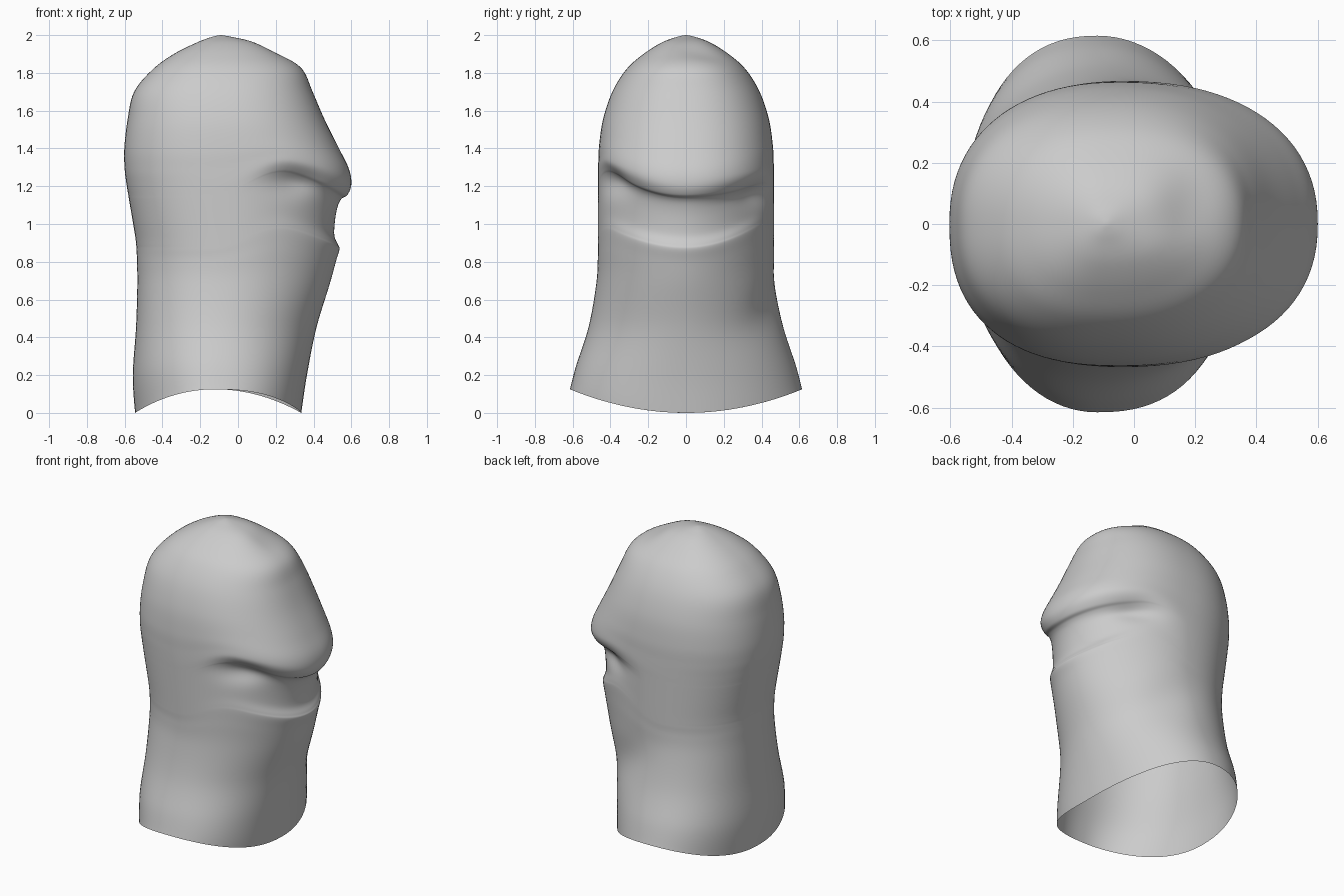
import bpy, bmesh
from math import sin, cos, pi, exp, copysign

# Hood stations, bottom to top: height, back x, face x, half width, centre x
STATIONS = [
    (0.00, -0.545, 0.335, 0.615, -0.12), (0.20, -0.557, 0.365, 0.58, -0.11),
    (0.45, -0.54, 0.415, 0.515, -0.08), (0.68, -0.533, 0.485, 0.475, -0.05),
    (0.80, -0.535, 0.518, 0.467, -0.03), (0.865, -0.537, 0.537, 0.467, -0.03),
    (0.89, -0.539, 0.53, 0.467, -0.03), (0.94, -0.545, 0.51, 0.467, -0.03),
    (1.03, -0.56, 0.515, 0.467, -0.03), (1.10, -0.572, 0.53, 0.467, -0.03),
    (1.135, -0.578, 0.55, 0.467, -0.03), (1.155, -0.581, 0.58, 0.467, -0.03),
    (1.21, -0.59, 0.60, 0.467, -0.03), (1.29, -0.60, 0.588, 0.465, -0.04),
    (1.40, -0.602, 0.535, 0.461, -0.05), (1.55, -0.585, 0.46, 0.44, -0.06),
    (1.70, -0.55, 0.395, 0.39, -0.07), (1.82, -0.45, 0.34, 0.315, -0.08),
    (1.90, -0.34, 0.23, 0.225, -0.09), (1.96, -0.22, 0.11, 0.13, -0.09),
    (1.99, -0.14, -0.03, 0.05, -0.09), (2.00, -0.095, -0.085, 0.005, -0.09),
]
# Roundness of each quarter (face side?, far side?) at hem, middle and head
ROUND = {(1, 0): (2.4, 2.02, 2.25), (1, 1): (2.0, 1.88, 2.25),
         (0, 1): (2.28, 2.25, 2.25), (0, 0): (2.05, 2.2, 2.42)}
SEG, SUB = 96, 6


def spline(i, u):
    n = len(STATIONS) - 1
    p = [STATIONS[min(max(i + k, 0), n)] for k in (-1, 0, 1, 2)]
    return [0.5 * (2 * b + (c - a) * u + (2 * a - 5 * b + 4 * c - d) * u * u
                   + (3 * b - a - 3 * c + d) * u ** 3) for a, b, c, d in zip(*p)]


def power(v, e):
    return copysign(abs(v) ** e, v)


def bump(a, b, width):
    return exp(-((a - b) / width) ** 2)


def step(v, lo, hi):
    t = max(0, min(1, (v - lo) / (hi - lo)))
    return t * t * (3 - 2 * t)


def hood_point(st, ang):
    z, back, face, half, cx = st
    c, s = cos(ang), sin(ang)
    hem, mid, head = ROUND[(int(c > 0), int(s > 0))]
    n = hem + (mid - hem) * step(z, 0, 0.5)
    n += (head - mid) * (step(z, 1.08, 1.24) if c > 0 else step(z, 0.7, 1.3))
    c, s = power(c, 2 / n), power(s, 2 / n)
    x = cx + c * ((face - cx) if c > 0 else (cx - back))
    y = s * half
    zz = z
    # arched hem
    zz += 0.125 * s * s * max(0, 1 - z / 0.6) ** 2
    # brow and lower edge of the face opening curve up toward the sides;
    # on the far side the opening closes to a point
    front = step(x, -0.15, 0.3)
    k = 0.9 if y < 0 else 1.15 - 0.65 * step(z, 0.87, 1.15)
    zz += k * y * y * front * bump(z, 1.05, 0.28)
    # pinched corners of the opening
    if y < 0:
        pinch = 0.035 * bump(x, 0.30, 0.12) * bump(zz, 1.22, 0.07)
    else:
        pinch = 0.035 * bump(x, 0.30, 0.12) * bump(zz, 1.15, 0.06)
        # soft diagonal fold low on the far side
        pinch += 0.025 * bump(x, 0.15, 0.2) * bump(zz, 0.55 - 0.4 * (x - 0.15), 0.14)
    y -= copysign(min(pinch, abs(y)), y)
    # crown dimple
    zz -= 0.02 * bump(x, 0.17, 0.09) * bump(y, 0.05, 0.12) * (z > 1.7)
    return x, y, zz


# Open-bottomed cloth hood, lofted ring by ring
bm = bmesh.new()
rings = []
for i in range(len(STATIONS) - 1):
    for j in range(SUB):
        st = spline(i, j / SUB)
        rings.append([bm.verts.new(hood_point(st, 2 * pi * q / SEG)) for q in range(SEG)])
for lo, hi in zip(rings, rings[1:]):
    for q in range(SEG):
        r = (q + 1) % SEG
        bm.faces.new((lo[q], lo[r], hi[r], hi[q]))
tip = bm.verts.new((-0.09, 0, 2.0))
for q in range(SEG):
    bm.faces.new((rings[-1][q], rings[-1][(q + 1) % SEG], tip))
for f in bm.faces:
    f.smooth = True
mesh = bpy.data.meshes.new("hood")
bm.to_mesh(mesh)
bm.free()
hood = bpy.data.objects.new("hood", mesh)
bpy.context.collection.objects.link(hood)
